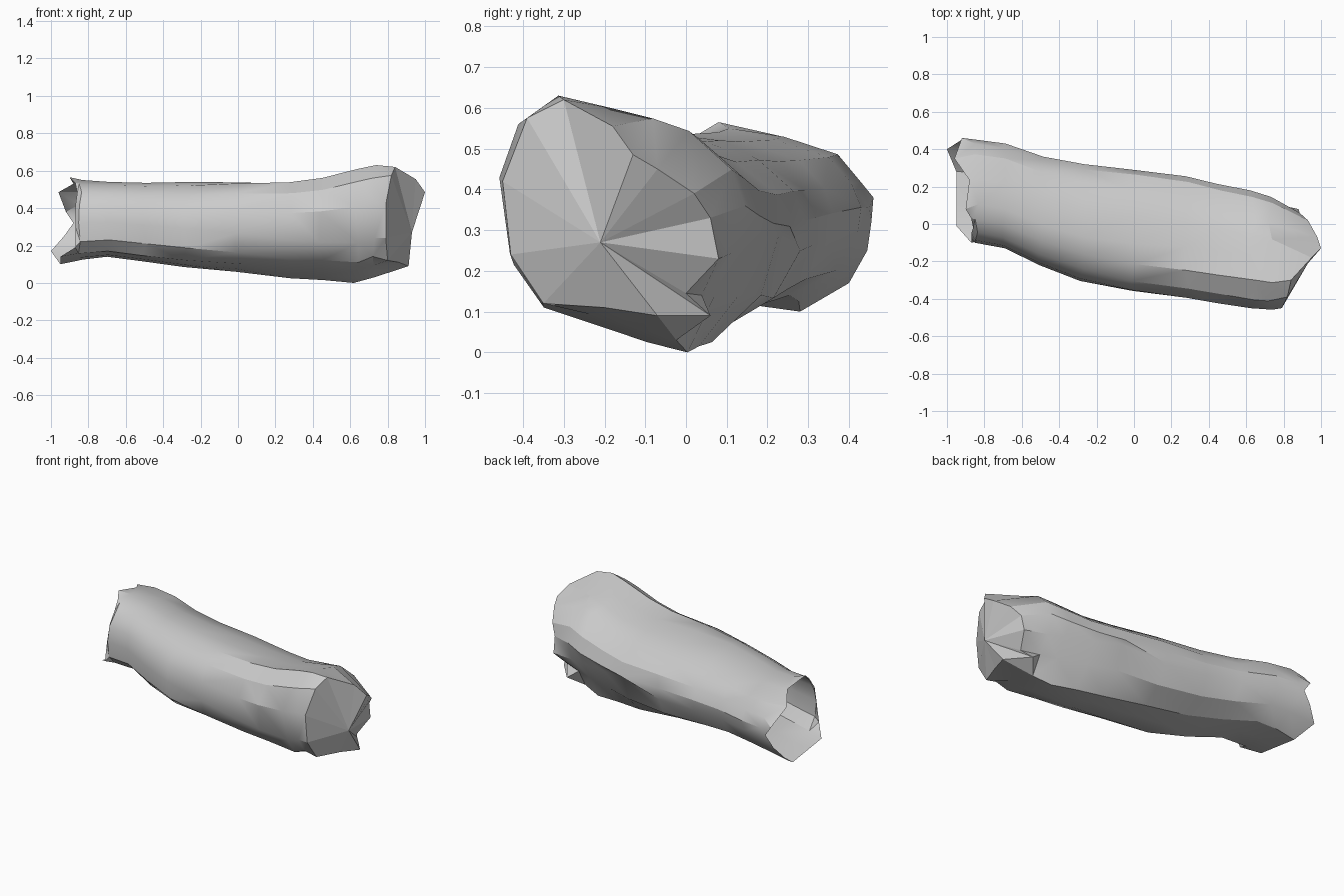
import bpy, bmesh, math, random

if "Cube" in bpy.data.objects:
    bpy.data.objects.remove(bpy.data.objects["Cube"])

random.seed(4)

# Cross-sections in unit coordinates (y, z): left/middle and right end
SECTION_L = [(-.95, .36), (-1, -.08), (-.98, -.55), (-.74, -.85), (-.2, -.95),
             (.37, -1), (.78, -.7), (.97, -.22), (1, .08), (.93, .38),
             (.72, .7), (.24, .92), (-.25, 1), (-.55, .92), (-.8, .7)]
SECTION_R = [(-1, .33), (-.93, -.3), (-.68, -.64), (-.26, -.8), (.13, -.92),
             (.44, -1), (.76, -.7), (.97, -.22), (1, .1), (.9, .4),
             (.55, .72), (.25, .82), (-.1, .91), (-.52, 1), (-.86, .78)]

# Trunk stations: x, y min, y max, z min, z max
STATIONS = [(-.84, -.10, .45, .125, .55), (-.70, -.13, .43, .14, .54),
            (-.50, -.22, .36, .115, .535), (-.28, -.305, .32, .085, .54),
            (0, -.365, .29, .06, .545), (.28, -.40, .255, .025, .545),
            (.45, -.425, .215, .015, .565), (.63, -.45, .18, 0, .61),
            (.73, -.458, .145, .03, .63)]

# Torn open rim at the left end
TORN_RIM = [(-.87, -.05, .41), (-.87, -.08, .30), (-.87, -.10, .19),
            (-.95, -.01, .14), (-.95, .10, .125), (-.95, .28, .10),
            (-1.0, .40, .17), (-.93, .445, .25), (-.88, .455, .32),
            (-.92, .46, .38), (-.96, .35, .485), (-.88, .235, .53),
            (-.90, .08, .565), (-.87, .03, .535), (-.86, -.02, .48)]

# Uneven rim around the fan-shaped right end
CUT_RIM = [(.79, -.45, .42), (.79, -.43, .24), (.80, -.35, .12),
           (.86, -.2, .11), (.912, -.07, .09), (.80, .06, .09),
           (.84, .0, .145), (.88, .08, .23), (.885, .06, .33),
           (.93, .02, .39), (.98, -.07, .45), (1.0, -.13, .485),
           (.95, -.18, .555), (.84, -.30, .62), (.82, -.39, .575)]
CUT_CENTRE = (.93, -.21, .27)


def station_ring(x, y0, y1, z0, z1):
    """Scale the blended section into the station's box, slightly rough."""
    t = min(1, max(0, (x + .3) / .9))
    ring = []
    for (ul, vl), (ur, vr) in zip(SECTION_L, SECTION_R):
        u, v = ul + (ur - ul) * t, vl + (vr - vl) * t
        k = 1 if max(abs(u), abs(v)) > .94 else 1 - random.uniform(0, .02)
        ring.append((x + random.uniform(-.015, .015),
                     (y0 + y1) / 2 + u * k * (y1 - y0) / 2,
                     (z0 + z1) / 2 + v * k * (z1 - z0) / 2))
    # Long sunken fold along the lower back, running into the right end
    if x > .2:
        s = (x - .2) / .65
        ring[6] = (x, .21 * (1 - s), .14)
        ring[7] = (x, .25 + (.08 - .25) * s, .30 + (.23 - .30) * s)
    return ring


bm = bmesh.new()
rings = [TORN_RIM] + [station_ring(*s) for s in STATIONS] + [CUT_RIM]
loops = [[bm.verts.new(p) for p in ring] for ring in rings]
n = len(CUT_RIM)

# Bark wall, left end stays open
for a, b in zip(loops, loops[1:]):
    for i in range(n):
        j = (i + 1) % n
        bm.faces.new((a[i], a[j], b[j], b[i]))

# Right end as a fan of triangles
centre = bm.verts.new(CUT_CENTRE)
for i in range(n):
    bm.faces.new((loops[-1][i], loops[-1][(i + 1) % n], centre))

bmesh.ops.triangulate(bm, faces=[f for f in bm.faces if len(f.verts) > 3])
bmesh.ops.recalc_face_normals(bm, faces=bm.faces[:])
bm.verts.index_update()
centre_index = centre.index

mesh = bpy.data.meshes.new("log")
bm.to_mesh(mesh)
bm.free()
log = bpy.data.objects.new("log", mesh)
bpy.context.collection.objects.link(log)
bpy.context.view_layer.objects.active = log
log.select_set(True)
bpy.ops.object.shade_smooth_by_angle(angle=math.radians(30))

# Keep the fan faceted
for poly in mesh.polygons:
    if centre_index in poly.vertices:
        poly.use_smooth = False
